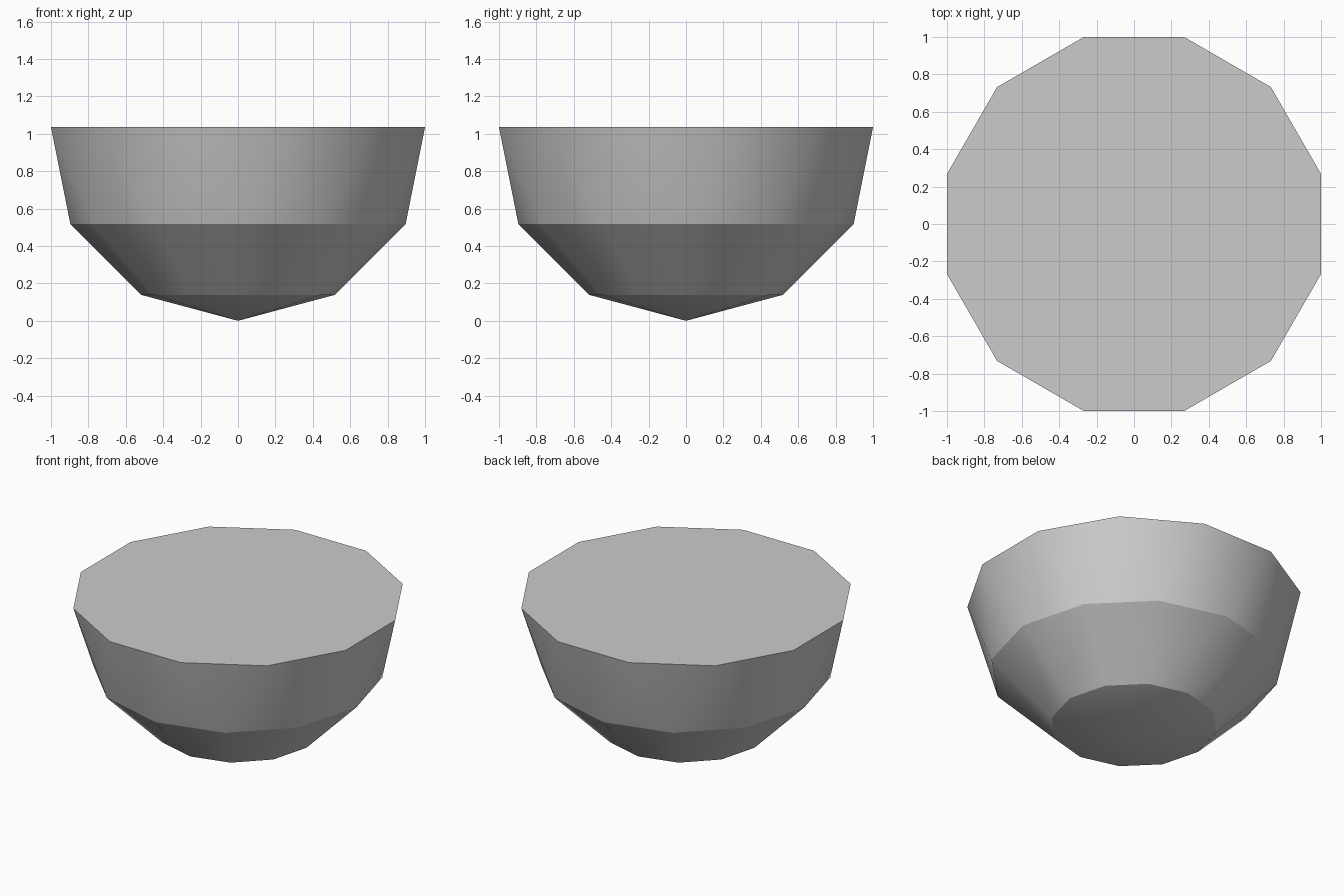
import bpy
import bmesh
from math import cos, sin, radians

cube = bpy.data.objects.get("Cube")
if cube:
    bpy.data.objects.remove(cube, do_unlink=True)

SIDES = 12
STEP = 360 / SIDES
RADIUS = 1 / cos(radians(STEP / 2))  # flat sides of the rim touch x, y = +-1

# Single plain grey
grey = bpy.data.materials.new("light_grey")
grey.use_nodes = True
colour = (0.6, 0.6, 0.6, 1)
grey.diffuse_color = colour
grey.node_tree.nodes["Principled BSDF"].inputs["Base Color"].default_value = colour

bm = bmesh.new()


def ring(latitude, turn):
    """One ring of the half sphere, at a latitude below the rim."""
    r = RADIUS * cos(radians(latitude))
    z = RADIUS * (1 - sin(radians(latitude)))
    angles = [radians(i * STEP + turn) for i in range(SIDES)]
    return [bm.verts.new((r * cos(a), r * sin(a), z)) for a in angles]


rim = ring(0, STEP / 2)
middle = ring(30, 0)
lower = ring(60, 0)
tip = bm.verts.new((0, 0, 0))

# Flat lid, zigzag upper band, square lower band, pointed base
bm.faces.new(rim)
for i in range(SIDES):
    j = (i + 1) % SIDES
    bm.faces.new((middle[i], middle[j], rim[i]))
    bm.faces.new((rim[i], middle[j], rim[j]))
    bm.faces.new((lower[i], lower[j], middle[j], middle[i]))
    bm.faces.new((tip, lower[j], lower[i]))
bmesh.ops.recalc_face_normals(bm, faces=bm.faces)

mesh = bpy.data.meshes.new("half_dome")
bm.to_mesh(mesh)
bm.free()
mesh.materials.append(grey)
dome = bpy.data.objects.new("half_dome", mesh)
bpy.context.collection.objects.link(dome)

# Smooth around each band, crisp between bands
bpy.ops.object.select_all(action="DESELECT")
dome.select_set(True)
bpy.context.view_layer.objects.active = dome
bpy.ops.object.shade_smooth_by_angle(angle=radians(24))
